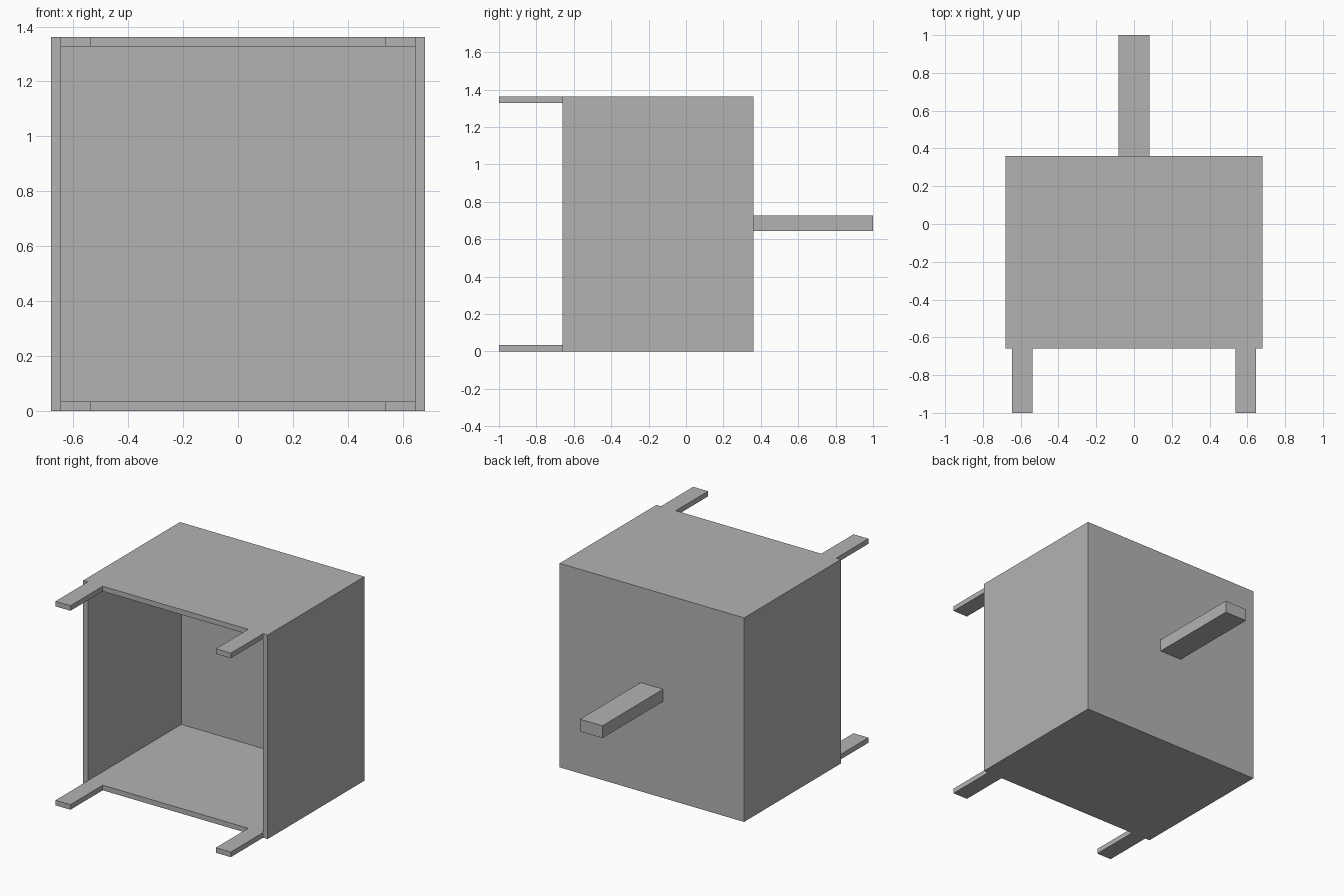
import bpy
from mathutils import Vector

cube = bpy.data.objects.get("Cube")
if cube:
    bpy.data.objects.remove(cube, do_unlink=True)

# Single flat colour
grey = bpy.data.materials.new("plain grey")
grey.use_nodes = True
colour = (0.45, 0.45, 0.45, 1)
grey.diffuse_color = colour
grey.node_tree.nodes["Principled BSDF"].inputs["Base Color"].default_value = colour

HALF = 0.681           # half width of the box
HEIGHT = 2 * HALF
WALL = 0.034           # panel thickness
FRONT, BACK = -0.66, 0.36
INNER = HALF - WALL
TAB = 0.11             # tab width


def extrude_outline(name, outline, z, depth):
    """Solid slab from an anticlockwise xy outline."""
    n = len(outline)
    verts = [(x, y, h) for h in (z, z + depth) for x, y in outline]
    faces = [tuple(reversed(range(n))), tuple(range(n, 2 * n))]
    faces += [(i, (i + 1) % n, n + (i + 1) % n, n + i) for i in range(n)]
    mesh = bpy.data.meshes.new(name)
    mesh.from_pydata(verts, [], faces)
    mesh.materials.append(grey)
    obj = bpy.data.objects.new(name, mesh)
    bpy.context.collection.objects.link(obj)
    return obj


def block(name, low, high):
    (x0, y0, z0), (x1, y1, z1) = low, high
    return extrude_outline(name, [(x0, y0), (x1, y0), (x1, y1), (x0, y1)], z0, z1 - z0)


# Floor and roof panels, each with two tabs reaching forward
half = [(INNER - TAB, FRONT), (INNER - TAB, -1), (INNER, -1), (INNER, BACK - WALL)]
panel = half + [(-x, y) for x, y in reversed(half)]
extrude_outline("floor_panel", panel, 0, WALL)
extrude_outline("roof_panel", panel, HEIGHT - WALL, WALL)

# Side walls
for name, x in (("left_wall", INNER), ("right_wall", -HALF)):
    block(name, (x, FRONT, 0), (x + WALL, BACK - WALL, HEIGHT))

# Back wall and the bar sticking out of its middle
block("back_wall", (-HALF, BACK - WALL, 0), (HALF, BACK, HEIGHT))
block("rear_bar", (-0.083, BACK, HALF + 0.004 - 0.041), (0.083, 1, HALF + 0.004 + 0.041))
